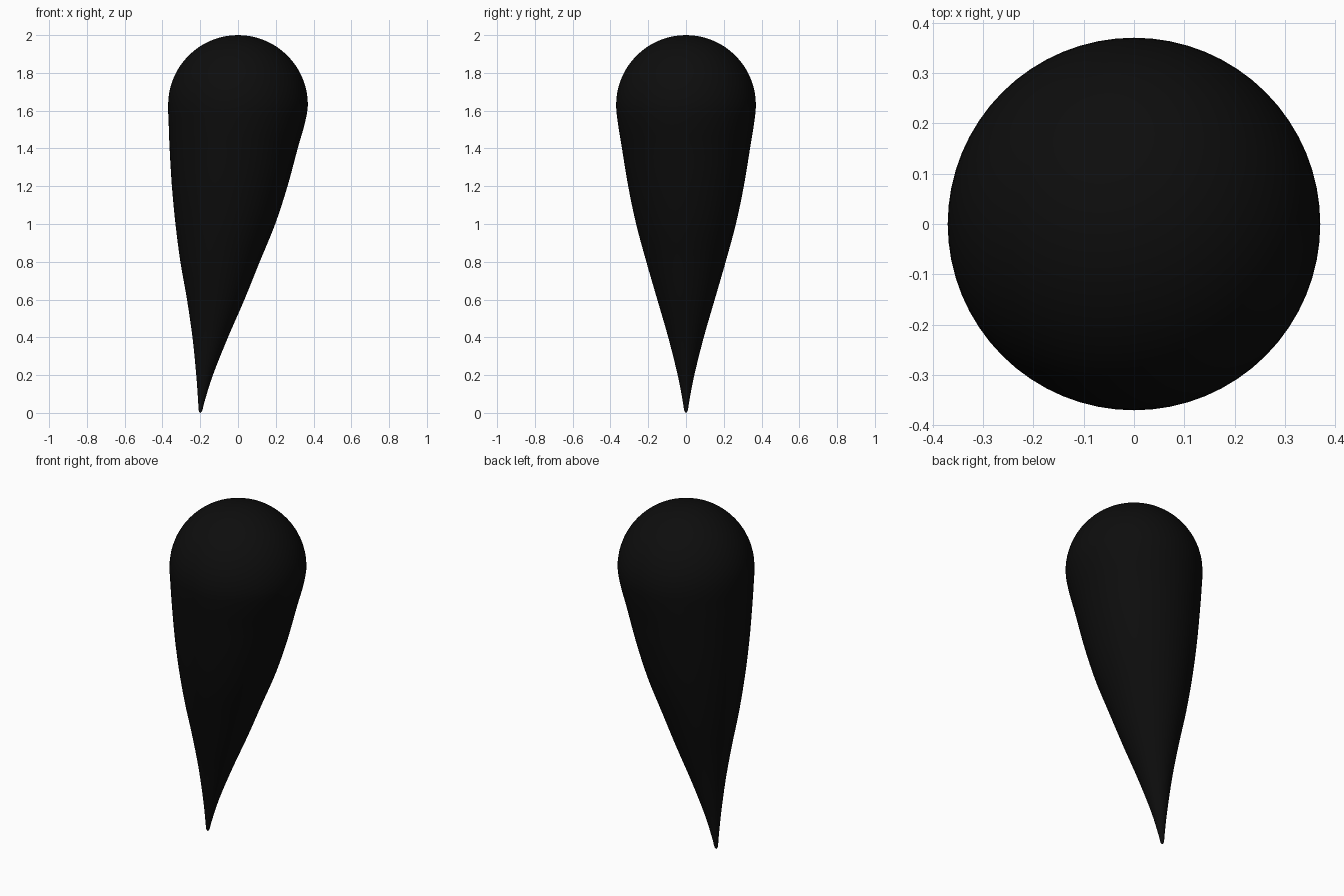
import bpy, bmesh, math
from mathutils import Vector

if "Cube" in bpy.data.objects:
    bpy.data.objects.remove(bpy.data.objects["Cube"])

SEGMENTS = 64
STEPS = 4
HEAD_R, HEAD_Z = 0.37, 1.63

# Spine stations of the tapering tail: height, x centre, radius
tail = [Vector(p) for p in (
    (0.005, -0.199, 0.006), (0.02, -0.198, 0.011), (0.06, -0.194, 0.017),
    (0.2, -0.177, 0.044), (0.4, -0.147, 0.094), (0.6, -0.118, 0.152),
    (0.8, -0.095, 0.210), (1.0, -0.067, 0.264), (1.2, -0.044, 0.306),
    (1.4, -0.023, 0.339), (1.53, -0.007, 0.360), (1.63, 0.0, 0.370))]


def smooth_path(pts):
    """Catmull-Rom curve through the stations."""
    ext = [pts[0] * 2 - pts[1]] + pts + [Vector((1.72, 0.0, 0.362))]
    out = []
    for i in range(1, len(ext) - 2):
        a, b, c, d = ext[i - 1:i + 3]
        for k in range(STEPS):
            t = k / STEPS
            out.append(0.5 * (2 * b + (c - a) * t + (2 * a - 5 * b + 4 * c - d) * t * t
                              + (3 * b - a - 3 * c + d) * t ** 3))
    return out


stations = smooth_path(tail)

# Hemispherical head
for k in range(16):
    a = math.pi / 2 * k / 16
    stations.append(Vector((HEAD_Z + HEAD_R * math.sin(a), 0, HEAD_R * math.cos(a))))

# Loft round rings through all stations and close both ends
bm = bmesh.new()
rings = []
for z, cx, r in stations:
    rings.append([bm.verts.new((cx + r * math.cos(2 * math.pi * i / SEGMENTS),
                                r * math.sin(2 * math.pi * i / SEGMENTS), z))
                  for i in range(SEGMENTS)])
tip = bm.verts.new((-0.2, 0, 0))
crown = bm.verts.new((0, 0, HEAD_Z + HEAD_R))
for i in range(SEGMENTS):
    j = (i + 1) % SEGMENTS
    for lo, hi in zip(rings, rings[1:]):
        bm.faces.new((lo[i], lo[j], hi[j], hi[i]))
    bm.faces.new((tip, rings[0][j], rings[0][i]))
    bm.faces.new((crown, rings[-1][i], rings[-1][j]))
for f in bm.faces:
    f.smooth = True

mesh = bpy.data.meshes.new("teardrop_body")
bm.to_mesh(mesh)
bm.free()

black = bpy.data.materials.new("black")
black.diffuse_color = (0.004, 0.004, 0.004, 1)
black.use_nodes = True
black.node_tree.nodes["Principled BSDF"].inputs["Base Color"].default_value = black.diffuse_color
mesh.materials.append(black)
body = bpy.data.objects.new("teardrop_body", mesh)
bpy.context.collection.objects.link(body)
